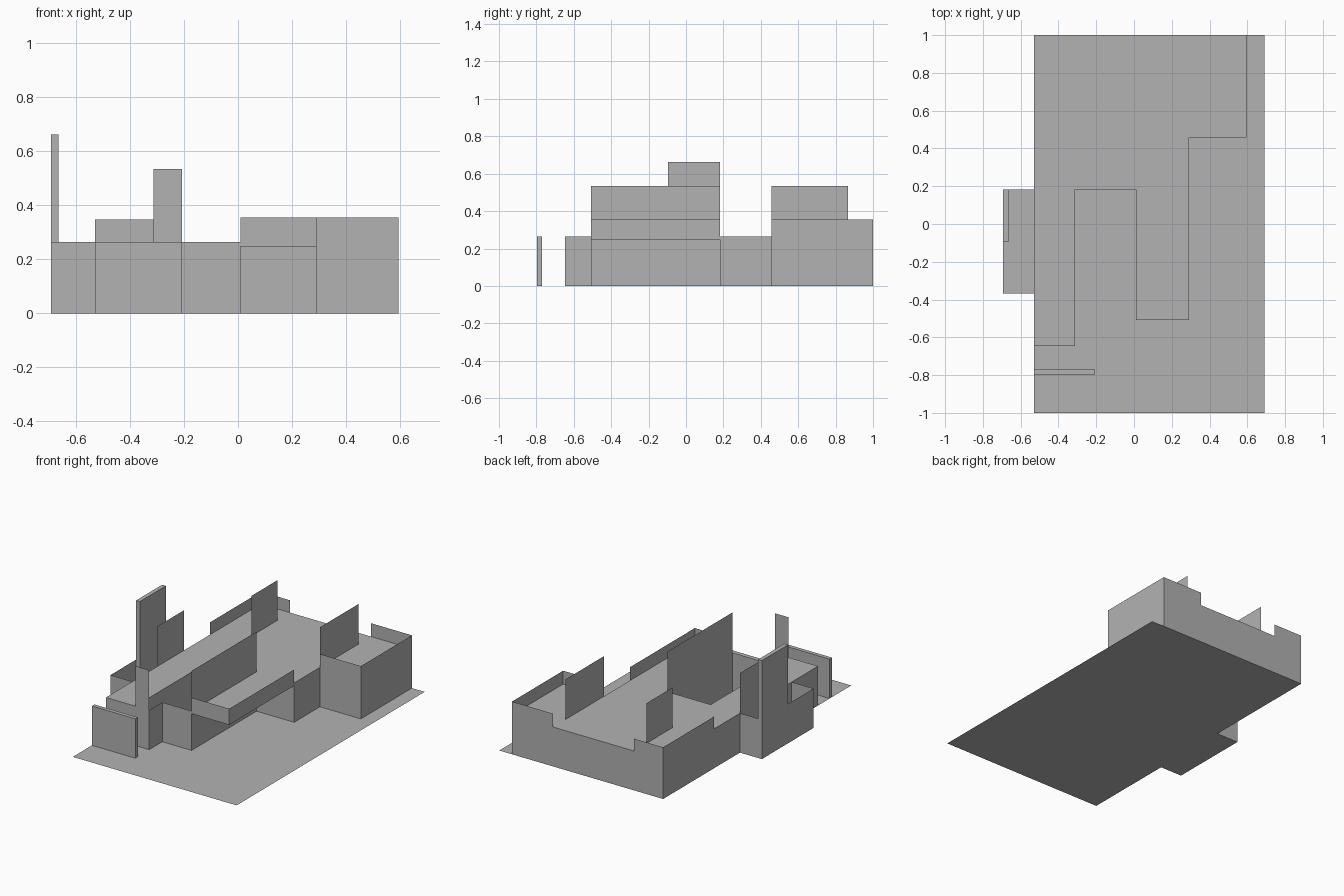
import bpy
import bmesh

cube = bpy.data.objects.get("Cube")
if cube:
    bpy.data.objects.remove(cube, do_unlink=True)

grey = bpy.data.materials.new("plain_grey")
grey.use_nodes = True
grey.diffuse_color = (0.448, 0.448, 0.448, 1)
grey.node_tree.nodes["Principled BSDF"].inputs["Base Color"].default_value = grey.diffuse_color


def finish(name, bm):
    mesh = bpy.data.meshes.new(name)
    bm.to_mesh(mesh)
    bm.free()
    mesh.materials.append(grey)
    bpy.context.collection.objects.link(bpy.data.objects.new(name, mesh))


def sheet(name, outline, z):
    """Flat horizontal face."""
    bm = bmesh.new()
    face = bm.faces.new([bm.verts.new((x, y, z)) for x, y in outline])
    face.normal_update()
    if face.normal.z < 0:
        face.normal_flip()
    finish(name, bm)


def wall(name, path, top, bottom=0.0, closed=False):
    """Upright sheet that follows a plan path."""
    bm = bmesh.new()
    low = [bm.verts.new((x, y, bottom)) for x, y in path]
    high = [bm.verts.new((x, y, top)) for x, y in path]
    n = len(path)
    for i in range(n if closed else n - 1):
        j = (i + 1) % n
        bm.faces.new((low[i], low[j], high[j], high[i]))
    finish(name, bm)


def block(name, x0, x1, y0, y1, z0, z1):
    bm = bmesh.new()
    bmesh.ops.create_cube(bm, size=1)
    for v in bm.verts:
        v.co = (x1 if v.co.x > 0 else x0, y1 if v.co.y > 0 else y0, z1 if v.co.z > 0 else z0)
    finish(name, bm)


# Shared plan lines and heights
WEST, EAST, BACK = -0.53, 0.595, 1.0
COURT_W, COURT_E, COURT_N, COURT_S = -0.312, 0.01, 0.183, -0.508
BAY, STEP, FRONT, NOTCH = 0.29, 0.457, -0.647, -0.208
WING, WING_S = -0.693, -0.367
ROOF, SILL, PARAPET, TALL = 0.265, 0.247, 0.355, 0.535

# Ground with the side wing floor
sheet("ground", [(WEST, -1), (0.69, -1), (0.69, BACK), (WEST, BACK),
                 (WEST, COURT_N), (WING, COURT_N), (WING, WING_S), (WEST, WING_S)], 0)

# Main body walls and roof
wall("body_walls", [(WEST, BACK), (EAST, BACK), (EAST, STEP), (BAY, STEP), (BAY, COURT_N),
                    (COURT_W, COURT_N), (COURT_W, FRONT), (WEST, FRONT)], ROOF, closed=True)
sheet("roof", [(WEST, BACK), (EAST, BACK), (EAST, STEP), (BAY, STEP), (BAY, COURT_S),
               (COURT_E, COURT_S), (COURT_E, COURT_N), (COURT_W, COURT_N),
               (COURT_W, FRONT), (WEST, FRONT)], ROOF)

# Roof parapets
wall("east_parapet", [(BAY, BACK), (EAST, BACK), (EAST, STEP), (BAY, STEP)], PARAPET, ROOF)
wall("west_parapet", [(COURT_W, BACK), (WEST, BACK), (WEST, STEP)], 0.348, ROOF)

# Tall screens standing on the roof
wall("east_screen", [(BAY, STEP), (BAY, 0.867)], TALL, ROOF)
wall("middle_screen", [(COURT_W, 0.59), (COURT_W, 0.867)], TALL, ROOF)
wall("west_screen", [(WEST, -0.097), (WEST, COURT_N)], TALL, ROOF)

# Open courtyard at the front
wall("court_tall_wall", [(COURT_E, COURT_S), (COURT_E, COURT_N)], TALL)
wall("court_front_wall", [(COURT_E, COURT_S), (NOTCH, COURT_S), (NOTCH, FRONT)], ROOF)
wall("court_front_panel", [(COURT_W, FRONT), (NOTCH, FRONT)], TALL)

# Overhanging balcony
wall("balcony_parapet", [(COURT_E, COURT_S), (BAY, COURT_S), (BAY, COURT_N)], PARAPET, SILL)
sheet("balcony_underside", [(COURT_E, COURT_S), (BAY, COURT_S),
                            (BAY, COURT_N), (COURT_E, COURT_N)], SILL)

# Roofless side wing and its tower
wall("wing_walls", [(WEST, WING_S), (WING, WING_S), (WING, COURT_N), (WEST, COURT_N)], ROOF)
block("wing_tower", WING, -0.665, -0.095, COURT_N, 0, 0.663)

# Free-standing wall at the front
block("garden_wall", WEST, -0.207, -0.797, -0.77, 0, ROOF)
